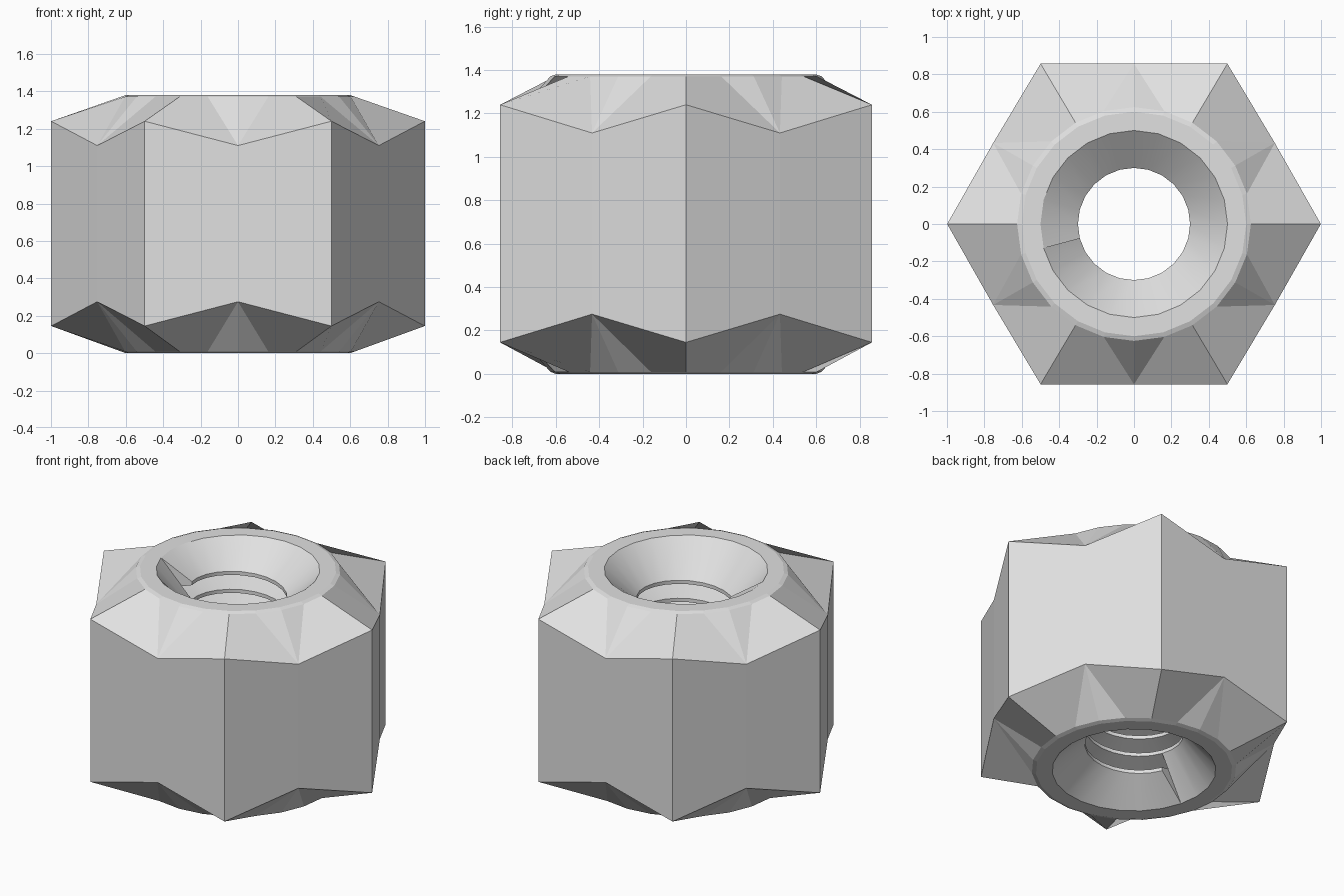
import bpy, bmesh, math

if "Cube" in bpy.data.objects:
    bpy.data.objects.remove(bpy.data.objects["Cube"])

HEIGHT, SEG = 1.38, 24
PITCH, TURNS = 0.121, 8
MAJOR, MINOR = 0.5, 0.3
SEAM = 13                      # column where the thread starts (195 degrees)
FLAT = 0.857                   # distance from centre to each hex side

bm = bmesh.new()


def polar(r, i, z):
    a = 2 * math.pi * i / SEG
    return bm.verts.new((r * math.cos(a), r * math.sin(a), z))


def ring(r, z):
    return [polar(r, i, z) for i in range(SEG)]


# Hex outline points: corners every 60 degrees with side midpoints between
def outline(z_corner, z_mid):
    pts = []
    for j in range(12):
        a = math.radians(30 * j)
        r, z = (0.995, z_corner) if j % 2 == 0 else (0.866, z_mid)
        y = r * math.sin(a)
        y = max(-FLAT, min(FLAT, y))
        pts.append(bm.verts.new((r * math.cos(a) * 1.004, y, z)))
    return pts


top_hex = outline(1.24, 1.11)
low_hex = outline(0.145, 0.275)
for j in range(12):
    n = (j + 1) % 12
    bm.faces.new((top_hex[j], low_hex[j], low_hex[n], top_hex[n]))


# Chamfer facets from the hex to the round collar, then the flat rim
def cap(hexa, z, zc):
    collar, lip, bore = ring(0.625, zc), ring(0.6, z), ring(MAJOR, z)
    for j in range(12):
        i, n = 2 * j, (j + 1) % 12
        if j % 2 == 0:                     # corner to midpoint
            bm.faces.new((hexa[j], hexa[n], collar[i + 1], collar[i]))
            bm.faces.new((hexa[n], collar[i + 2], collar[i + 1]))
        else:                              # midpoint to corner
            bm.faces.new((hexa[j], collar[i + 1], collar[i]))
            bm.faces.new((hexa[j], hexa[n], collar[(i + 2) % SEG], collar[i + 1]))
    for a, b in ((collar, lip), (lip, bore)):
        for i in range(SEG):
            n = (i + 1) % SEG
            bm.faces.new((a[i], a[n], b[n], b[i]))


cap(top_hex, HEIGHT, 1.371)
cap(low_hex, 0.0, 0.009)

# Threaded hole: one helical profile column per angle step
columns = []
for i in range(SEG + 1):
    lift = PITCH * i / SEG
    prof = [(MAJOR, HEIGHT)]
    for k in range(TURNS, -1, -1):
        zc = 0.15 + k * PITCH + lift
        prof += [(MINOR, zc + 0.012), (MINOR, zc - 0.012)]
        if k:
            prof.append((MAJOR - 0.02, zc - PITCH / 2))
    prof.append((MAJOR, 0.0))
    columns.append([polar(r, i + SEAM, z) for r, z in prof])
hole_faces = []
for a, b in zip(columns, columns[1:]):
    for k in range(len(a) - 1):
        hole_faces.append(bm.faces.new((a[k], a[k + 1], b[k + 1], b[k])))
for f in hole_faces:
    f.smooth = True

# Step walls where the thread begins and ends
first, last = columns[0], columns[-1]
for k in (1, 2, 3):
    bm.faces.new((last[0], last[k], last[k + 1]))
    bm.faces.new((first[-1], first[-1 - k], first[-2 - k]))

bmesh.ops.remove_doubles(bm, verts=bm.verts, dist=0.0005)
bmesh.ops.recalc_face_normals(bm, faces=bm.faces)
for e in bm.edges:
    if len(e.link_faces) != 2 or e.calc_face_angle(0) > math.radians(35):
        e.smooth = False

mesh = bpy.data.meshes.new("hex_nut")
bm.to_mesh(mesh)
bm.free()
nut = bpy.data.objects.new("hex_nut", mesh)
bpy.context.collection.objects.link(nut)

mat = bpy.data.materials.new("light_grey")
mat.diffuse_color = (0.75, 0.75, 0.75, 1)
mat.use_nodes = True
mat.node_tree.nodes["Principled BSDF"].inputs["Base Color"].default_value = mat.diffuse_color
mesh.materials.append(mat)
